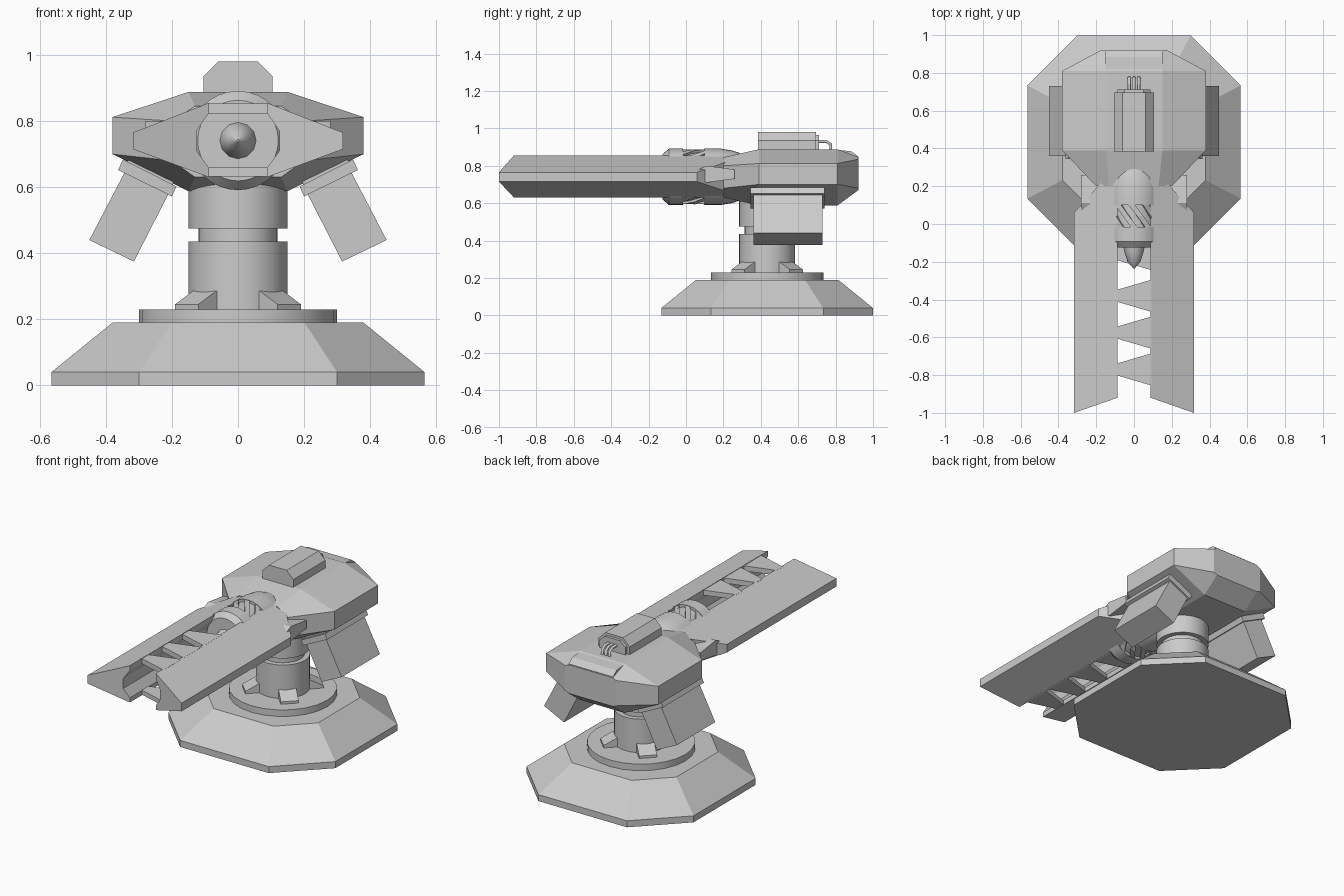
import bpy, bmesh, math
from mathutils import Vector, Matrix

cube = bpy.data.objects.get("Cube")
if cube:
    bpy.data.objects.remove(cube, do_unlink=True)

grey = bpy.data.materials.new("plain grey")
grey.use_nodes = True
GREY = (0.6, 0.6, 0.6, 1)
grey.diffuse_color = GREY
grey.node_tree.nodes["Principled BSDF"].inputs["Base Color"].default_value = GREY

CY = 0.434   # pedestal axis
BZ = 0.741   # barrel axis height


def loft(name, rings, smooth=False):
    """Skin a list of equal-length point rings and cap both ends."""
    bm = bmesh.new()
    vs = [[bm.verts.new(p) for p in ring] for ring in rings]
    n = len(vs[0])
    for a, b in zip(vs, vs[1:]):
        for i in range(n):
            j = (i + 1) % n
            bm.faces.new((a[i], a[j], b[j], b[i]))
    bm.faces.new(vs[0])
    bm.faces.new(vs[-1])
    bmesh.ops.recalc_face_normals(bm, faces=bm.faces)
    me = bpy.data.meshes.new(name)
    bm.to_mesh(me)
    bm.free()
    me.materials.append(grey)
    ob = bpy.data.objects.new(name, me)
    bpy.context.collection.objects.link(ob)
    if smooth:
        bpy.ops.object.select_all(action='DESELECT')
        ob.select_set(True)
        bpy.context.view_layer.objects.active = ob
        bpy.ops.object.shade_smooth_by_angle(angle=math.radians(32))
    return ob


def prism_y(name, xz, y0, y1):
    return loft(name, [[(x, y, z) for x, z in xz] for y in (y0, y1)])


def lathe_z(name, profile, n=32):
    return loft(name, [[(r * math.cos(2 * math.pi * i / n), CY + r * math.sin(2 * math.pi * i / n), z)
                        for i in range(n)] for r, z in profile], True)


def lathe_y(name, profile, n=32):
    return loft(name, [[(r * math.cos(2 * math.pi * i / n), y, BZ + r * math.sin(2 * math.pi * i / n))
                        for i in range(n)] for r, y in profile], True)


# Octagonal sloped foot
def octagon(s, z):
    a, b = 0.565 * s, 0.30 * s
    pts = [(a, -b), (a, b), (b, a), (-b, a), (-a, b), (-a, -b), (-b, -a), (b, -a)]
    return [(x, CY + y, z) for x, y in pts]


loft("base_plinth", [octagon(1, 0), octagon(1, 0.04), octagon(0.672, 0.19)])

# Turntable and column with a narrow neck
lathe_z("turntable_ring", [(0.30, 0.18), (0.30, 0.23)], 24)
lathe_z("column", [(0.15, 0.22), (0.15, 0.435), (0.12, 0.435), (0.12, 0.475),
                   (0.15, 0.475), (0.15, 0.62)])

# Four diagonal gussets around the column
for k in range(4):
    rot = Matrix.Rotation(math.pi / 4 + k * math.pi / 2, 3, 'Z')
    prof = [(0.10, 0.225), (0.22, 0.225), (0.22, 0.245), (0.145, 0.285), (0.10, 0.285)]
    loft("column_gusset", [[rot @ Vector((r, w, z)) + Vector((0, CY, 0)) for r, z in prof]
                           for w in (-0.05, 0.05)])


# Faceted head, lofted front to back
def head_ring(y, tw, tz, sw, hi, lo, bw, bz):
    half = [(tw, tz), (sw, hi), (sw, lo), (bw, bz)]
    return [(x, y, z) for x, z in half] + [(-x, y, z) for x, z in reversed(half)]


loft("head", [head_ring(0.20, 0.13, 0.845, 0.20, 0.80, 0.68, 0.13, 0.63),
              head_ring(0.39, 0.15, 0.888, 0.38, 0.812, 0.70, 0.15, 0.588),
              head_ring(0.81, 0.15, 0.888, 0.38, 0.812, 0.70, 0.15, 0.588),
              head_ring(0.922, 0.15, 0.845, 0.172, 0.835, 0.68, 0.15, 0.67)])

# Raised rear lip of the head
loft("rear_lip", [[(-0.15, y0, 0.80), (0.15, y0, 0.80), (0.15, y0, z), (-0.15, y0, z)]
                  for y0, z in ((0.78, 0.888), (0.885, 0.877), (0.92, 0.85))])

# Top pod with chamfered edges and a recessed rear cap
def pod(s):
    return [(0.105 * s, 0.87), (0.105 * s, 0.935), (0.06 * s, 0.89 + 0.09 * s),
            (-0.06 * s, 0.89 + 0.09 * s), (-0.105 * s, 0.935), (-0.105 * s, 0.87)]


prism_y("top_pod", pod(1), 0.385, 0.695)
prism_y("top_pod_cap", pod(0.84), 0.69, 0.712)

# Three cables bending from the pod into the head
for x in (-0.025, 0, 0.025):
    cu = bpy.data.curves.new("pod_cable", 'CURVE')
    cu.dimensions = '3D'
    cu.bevel_depth = 0.009
    cu.bevel_resolution = 1
    sp = cu.splines.new('POLY')
    path = [(0.70, 0.93), (0.75, 0.93), (0.773, 0.915), (0.775, 0.87)]
    sp.points.add(len(path) - 1)
    for p, (y, z) in zip(sp.points, path):
        p.co = (x, y, z, 1)
    cu.materials.append(grey)
    bpy.context.collection.objects.link(bpy.data.objects.new("pod_cable", cu))

# Mirrored parts: slanted side boxes, rails and rail brackets
for side, s in (("left", 1), ("right", -1)):
    prism_y(side + "_side_box", [(s * x, z) for x, z in
            ((0.45, 0.44), (0.315, 0.375), (0.205, 0.59), (0.335, 0.66))], 0.36, 0.73)
    prism_y(side + "_side_box_flange", [(s * x, z) for x, z in
            ((0.363, 0.652), (0.200, 0.572), (0.186, 0.602), (0.348, 0.684))], 0.345, 0.74)
    prism_y(side + "_side_box_mount", [(s * x, z) for x, z in
            ((0.34, 0.67), (0.20, 0.60), (0.18, 0.66), (0.30, 0.73))], 0.37, 0.72)

    # Rail with slanted ends and a hollowed inner face
    section = [(0.318, 0.765), (0.088, 0.855), (0.088, 0.825), (0.125, 0.77),
               (0.125, 0.71), (0.088, 0.658), (0.088, 0.63), (0.318, 0.715)]
    loft(side + "_rail", [[(s * x, -1 + 0.348 * (0.318 - x), z) for x, z in section],
                          [(s * x, 0.06 + 1.1 * (0.318 - x), z) for x, z in section]])

    bracket = [(0.06, 0.775), (0.11, 0.80), (0.26, 0.78), (0.26, 0.73), (0.11, 0.71), (0.06, 0.735)]
    loft(side + "_rail_bracket", [[(s * x, y, z) for y, z in bracket] for x in (0.12, 0.28)])

# Tapered teeth bridging the rails, above and below the channel
def tooth(name, yl0, yl1, yr0, yr1, z0, z1):
    pts = [(-0.095, yl0), (-0.095, yl1), (0.095, yr1), (0.095, yr0)]
    loft(name, [[(x, y, z) for x, y in pts] for z in (z0, z1)])


for c in (-0.38, -0.575, -0.77):
    tooth("upper_tooth", c - 0.03, c + 0.03, c - 0.086, c + 0.086, 0.822, 0.853)
    tooth("lower_tooth", c - 0.03, c + 0.03, c - 0.086, c + 0.086, 0.632, 0.66)
tooth("lower_rear_plate", -0.19, -0.10, -0.245, -0.10, 0.632, 0.66)

# Barrel: muzzle ring, recessed middle, rear ring and tapered tail
lathe_y("barrel", [(0.10, -0.125), (0.122, -0.125), (0.15, -0.092), (0.15, -0.015),
                   (0.134, -0.015), (0.134, 0.10), (0.15, 0.10), (0.15, 0.19),
                   (0.14, 0.25), (0.115, 0.32)])
lathe_y("muzzle_spike", [(0.056, -0.12), (0.05, -0.15), (0.034, -0.20), (0.004, -0.235)], 12)

# Twisted fins over the recessed middle
for k in range(12):
    rings = []
    for y, turn in ((-0.015, 0), (0.0425, 0.3), (0.10, 0.6)):
        a = k * math.pi / 6 + turn
        rings.append([(r * math.cos(a + d), y, BZ + r * math.sin(a + d))
                      for r, d in ((0.125, -0.12), (0.148, -0.12), (0.148, 0.12), (0.125, 0.12))])
    loft("barrel_fin", rings)
